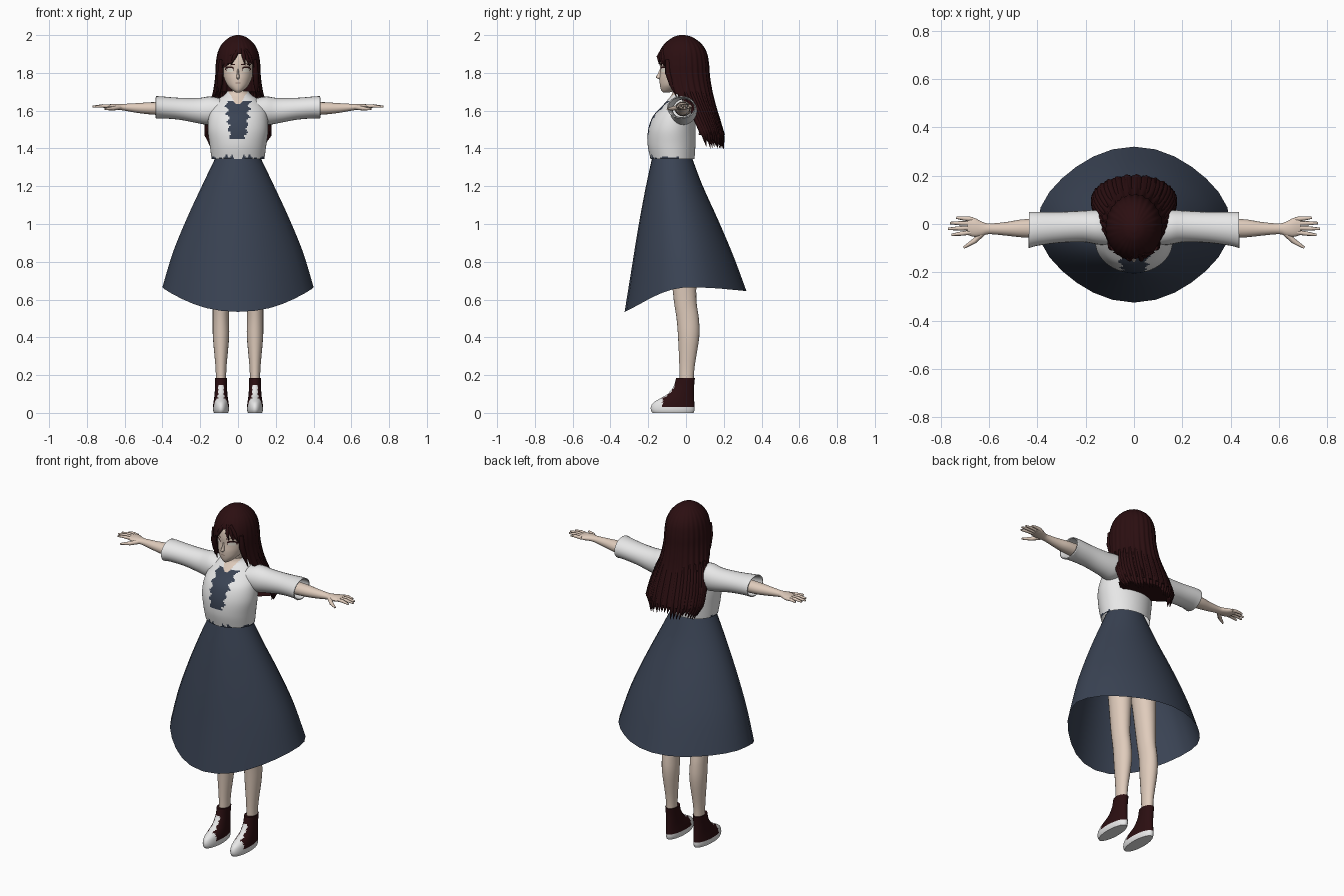
import bpy, bmesh, math, random
from mathutils import Vector

random.seed(4)
if "Cube" in bpy.data.objects:
    bpy.data.objects.remove(bpy.data.objects["Cube"])


def material(name, *rgb):
    m = bpy.data.materials.new(name)
    m.use_nodes = True
    m.diffuse_color = (*rgb, 1)
    bsdf = m.node_tree.nodes["Principled BSDF"]
    bsdf.inputs["Base Color"].default_value = (*rgb, 1)
    bsdf.inputs["Roughness"].default_value = 0.8
    return m


SKIN = material("skin", 0.74, 0.6, 0.5)
WHITE = material("jacket_white", 0.8, 0.8, 0.8)
NAVY = material("navy_cloth", 0.042, 0.056, 0.088)
MAROON = material("dark_maroon", 0.024, 0.0045, 0.0055)
EYE = material("eye_cream", 0.85, 0.8, 0.7)
LIP = material("lip_brown", 0.35, 0.24, 0.2)


def sample(rings, u):
    """Smooth interpolation through the rings, u counted in rings."""
    i = min(int(u), len(rings) - 2)
    f = u - i
    get = lambda k: Vector(rings[max(0, min(len(rings) - 1, k))])
    a, b, c, d = (get(i + k) for k in (-1, 0, 1, 2))
    return 0.5 * (2 * b + (c - a) * f + (2 * a - 5 * b + 4 * c - d) * f * f
                  + (3 * b - a - 3 * c + d) * f ** 3)


def ring_point(ring, a, axis="Z"):
    """Ring = position along axis, half width, front y, back y, centre."""
    t, w, front, back, c = ring
    y = (front + back) / 2 + (back - front) / 2 * math.sin(a)
    x = c + max(w, 0.001) * math.cos(a)
    return Vector((x, y, t)) if axis == "Z" else Vector((t, y, x))


def loft(name, rings, mats, seg=24, steps=4, axis="Z", rule=None, caps=True,
         warp=None, side=1, thick=0):
    rings = [(*r, 0) if len(r) == 4 else r for r in rings]
    bm = bmesh.new()
    loops = []
    count = (len(rings) - 1) * steps
    for k in range(count + 1):
        ring = sample(rings, k / steps)
        loop = []
        for j in range(seg):
            a = math.tau * j / seg
            p = ring_point(ring, a, axis)
            if warp:
                p = warp(p, a, k / count)
            p.x *= side
            loop.append(bm.verts.new(p))
        loops.append(loop)
    for lo, hi in zip(loops, loops[1:]):
        for j in range(seg):
            n = (j + 1) % seg
            bm.faces.new((lo[j], lo[n], hi[n], hi[j]))
    if caps:
        bm.faces.new(loops[0])
        bm.faces.new(loops[-1])
    bmesh.ops.recalc_face_normals(bm, faces=bm.faces)
    if rule:
        doomed = []
        for f in bm.faces:
            index = rule(f.calc_center_median())
            if index is None:
                doomed.append(f)
            else:
                f.material_index = index
        bmesh.ops.delete(bm, geom=doomed, context="FACES")
    me = bpy.data.meshes.new(name)
    bm.to_mesh(me)
    bm.free()
    for m in mats:
        me.materials.append(m)
    ob = bpy.data.objects.new(name, me)
    bpy.context.collection.objects.link(ob)
    if thick:
        mod = ob.modifiers.new("thickness", "SOLIDIFY")
        mod.thickness = thick
    bpy.ops.object.select_all(action="DESELECT")
    ob.select_set(True)
    bpy.context.view_layer.objects.active = ob
    bpy.ops.object.shade_smooth_by_angle(angle=math.radians(50))
    return ob


def tube(name, points, radii, mat):
    cu = bpy.data.curves.new(name, "CURVE")
    cu.dimensions = "3D"
    cu.bevel_depth = 1
    cu.bevel_resolution = 2
    cu.use_fill_caps = True
    sp = cu.splines.new("POLY")
    sp.points.add(len(points) - 1)
    for pt, p, r in zip(sp.points, points, radii):
        pt.co = (*p, 1)
        pt.radius = r
    sp.use_smooth = True
    cu.materials.append(mat)
    ob = bpy.data.objects.new(name, cu)
    bpy.context.collection.objects.link(ob)


def zigzag(v):
    return abs(v % 1 - 0.5) * 2


# Skirt: dipping hem at the front, soft folds at the diagonals
def drape(p, a, u):
    s = math.sin(a)
    hem = 0.665 - 0.13 * max(0, -s) ** 1.6 - 0.02 * max(0, s) ** 2
    fold = 1 - 0.05 * u * math.sin(2 * a) ** 2
    return Vector((p.x * fold, p.y * fold, 1.37 + (p.z - 1.37) * (1.37 - hem) / 0.77))


loft("skirt", [(1.37, .11, -.175, .025), (1.2, .185, -.215, .085), (1.0, .27, -.255, .17),
               (.8, .345, -.29, .25), (.6, .4, -.325, .32)],
     [NAVY], seg=28, caps=False, warp=drape)


# Jacket body with ragged opening over the shirt
def jacket_rule(c):
    x, y, z = c
    if y < -0.04:
        if z > 1.635 and abs(x) < 0.012 + (z - 1.635) * 0.6:
            return 2
        ragged = 0.028 + 0.12 * (z - 1.45) + 0.022 * zigzag(z * 24 + (0.4 if x > 0 else 0))
        if 1.45 < z < 1.65 and abs(x) < ragged:
            return 1
        if z < 1.345 + 0.035 * zigzag(x * 9.5 + 0.5) * zigzag(x * 31):
            return 1
    return 0


loft("jacket_body", [(1.345, .14, -.188, .045), (1.42, .15, -.203, .05), (1.5, .16, -.2, .05),
                     (1.57, .155, -.175, .055), (1.62, .14, -.13, .06), (1.66, .105, -.095, .06),
                     (1.685, .07, -.075, .05), (1.705, .055, -.07, .04)],
     [WHITE, NAVY, SKIN], seg=128, steps=8, caps=False, rule=jacket_rule)

# Arms, sleeves, hands, legs and shoes, once per side
FINGERS = [(.02, .735, .026), (.002, .762, .004), (-.016, .77, -.02), (-.034, .755, -.045)]


def shoe_rule(c):
    x, y, z = c
    toe = y < -0.125 and z < 0.075
    laces = y < -0.045 and 0.06 < z < 0.15 and abs(abs(x) - 0.09) < 0.012 + 0.008 * zigzag(z * 45)
    return 1 if z < 0.032 or toe or laces else 0


for side, word in ((1, "left"), (-1, "right")):
    loft(word + "_sleeve", [(.09, .06, -.09, .055, 1.605), (.15, .075, -.085, .058, 1.6),
                            (.21, .067, -.075, .055, 1.6), (.31, .058, -.078, .05, 1.61),
                            (.4, .058, -.09, .05, 1.617), (.435, .06, -.1, .05, 1.617)],
         [WHITE], axis="X", side=side, caps=False, thick=0.006)
    loft(word + "_arm", [(.12, .04, -.06, .03, 1.61), (.3, .038, -.06, .025, 1.61),
                         (.45, .033, -.056, .02, 1.612), (.53, .026, -.048, .008, 1.614),
                         (.6, .018, -.042, .002, 1.618), (.63, .016, -.05, .01, 1.62),
                         (.66, .015, -.053, .025, 1.621), (.69, .011, -.045, .028, 1.621)],
         [SKIN], seg=16, axis="X", side=side)
    for y, tx, ty in FINGERS:
        tube(word + "_finger", [(.67 * side, y, 1.622), ((.67 + tx) / 2 * side, (y + ty) / 2, 1.625),
                                (tx * side, ty, 1.621)], [.0095, .009, .005], SKIN)
    tube(word + "_thumb", [(.625 * side, -.035, 1.618), (.66 * side, -.07, 1.612),
                           (.705 * side, -.098, 1.608)], [.013, .011, .005], SKIN)
    loft(word + "_leg", [(.14, .027, -.035, .04, .09), (.24, .029, -.035, .045, .09),
                         (.4, .043, -.042, .07, .09), (.5, .043, -.05, .068, .091),
                         (.6, .045, -.065, .055, .09), (.8, .058, -.085, .055, .085),
                         (1.05, .075, -.11, .05, .078), (1.3, .06, -.12, .02, .06)],
         [SKIN], seg=20, side=side)
    loft(word + "_shoe", [(0, .038, -.178, .04, .09), (.015, .042, -.186, .045, .09),
                          (.035, .042, -.185, .045, .09), (.055, .04, -.172, .044, .09),
                          (.075, .037, -.14, .043, .09), (.1, .034, -.098, .042, .09),
                          (.14, .032, -.066, .043, .09), (.185, .033, -.052, .047, .09)],
         [MAROON, WHITE], seg=48, steps=6, side=side, rule=shoe_rule)

# Neck and head with eyes, brows and mouth as coloured faces
loft("neck", [(1.6, .045, -.08, .03), (1.67, .033, -.065, .015), (1.76, .034, -.07, .015)], [SKIN])


def face_rule(c):
    x, y, z = c
    if y > -0.06:
        return 0
    ex, ez = abs(x) - 0.043, z - 1.815
    if (ex / 0.019) ** 2 + (ez / 0.011) ** 2 < 1:
        return 2
    if (ex / 0.024) ** 2 + ((ez - 0.004) / 0.016) ** 2 < 1 and ez > -0.004:
        return 1
    if abs(ex) < 0.024 and abs(ez - 0.033 + 0.2 * abs(ex)) < 0.003:
        return 1
    return 3 if abs(x) < 0.013 and abs(z - 1.746) < 0.003 else 0


loft("head", [(1.697, .012, -.122, -.085), (1.71, .032, -.132, -.05), (1.735, .056, -.138, -.01),
              (1.77, .073, -.14, .04), (1.81, .083, -.136, .07), (1.85, .088, -.137, .09),
              (1.89, .088, -.13, .09), (1.93, .07, -.1, .07), (1.96, .04, -.06, .04)],
     [SKIN, MAROON, EYE, LIP], seg=128, steps=10, rule=face_rule)
loft("nose", [(1.766, .004, -.142, -.12), (1.776, .009, -.16, -.12), (1.79, .007, -.152, -.12),
              (1.82, .004, -.138, -.12)], [SKIN], seg=12)

# Hair: shell open around the face, then hanging locks
HAIR = [(2.0, .012, -.035, -.005, 0), (1.988, .045, -.07, .035, 0), (1.955, .083, -.112, .08, 0),
        (1.91, .106, -.14, .108, 0), (1.85, .116, -.152, .12, 0), (1.78, .119, -.15, .125, 0),
        (1.7, .13, -.13, .138, 0), (1.63, .148, -.095, .155, 0), (1.55, .165, -.05, .178, 0),
        (1.47, .172, 0, .202, 0)]


def hair_rule(c):
    x, y, z = c
    if z > 1.83:
        hairline = 1.905 - 1.05 * abs(x - 0.012) + 0.012 * zigzag(x * 40)
        return None if y < -0.105 and z < hairline else 0
    edge = -0.115 + (1.83 - z) * 0.42 if z > 1.7 else min(-0.06 + (1.7 - z) * 0.9, 0.07)
    return None if y < edge else 0


def comb(p, a, u):
    wave = 1 + 0.035 * u * math.sin(a * 26)
    return Vector((p.x * wave, p.y + 0.005 * u * math.sin(a * 26), p.z))


loft("hair_shell", HAIR, [MAROON], seg=128, steps=6, rule=hair_rule, warp=comb)

locks = 27
for i in range(locks):
    a = math.pi * (i / (locks - 1) * 1.04 - 0.02)
    rings = [sample(HAIR, u) for u in (6, 7, 8, 8.6, 9)]
    pts = [ring_point(r, a) * 1 for r in rings]
    for p, r in zip(pts, rings):
        p.x *= 0.96
        p.y -= 0.012 * math.sin(a)
    drop = random.uniform(0.035, 0.075)
    tip = pts[-1] + Vector((-0.12 * pts[-1].x, 0.012, -drop))
    tube("hair_lock", pts + [tip], [.006, .013, .016, .016, .013, .001], MAROON)

# Locks framing the face
for side in (1, -1):
    tube("side_lock", [(.088 * side, -.098, 1.87), (.092 * side, -.095, 1.8),
                       (.096 * side, -.075, 1.74), (.1 * side, -.05, 1.67)],
         [.012, .016, .014, .001], MAROON)
    for k in range(3):
        x = side * (0.035 + 0.022 * k)
        y = -0.145 + 0.012 * k
        tube("fringe_lock", [(.012 + x * .3, -.122, 1.925), (.006 + x * .7, y, 1.885),
                             (x * 1.1, y + .004, 1.84 - .006 * k)], [.01, .011, .001], MAROON)
